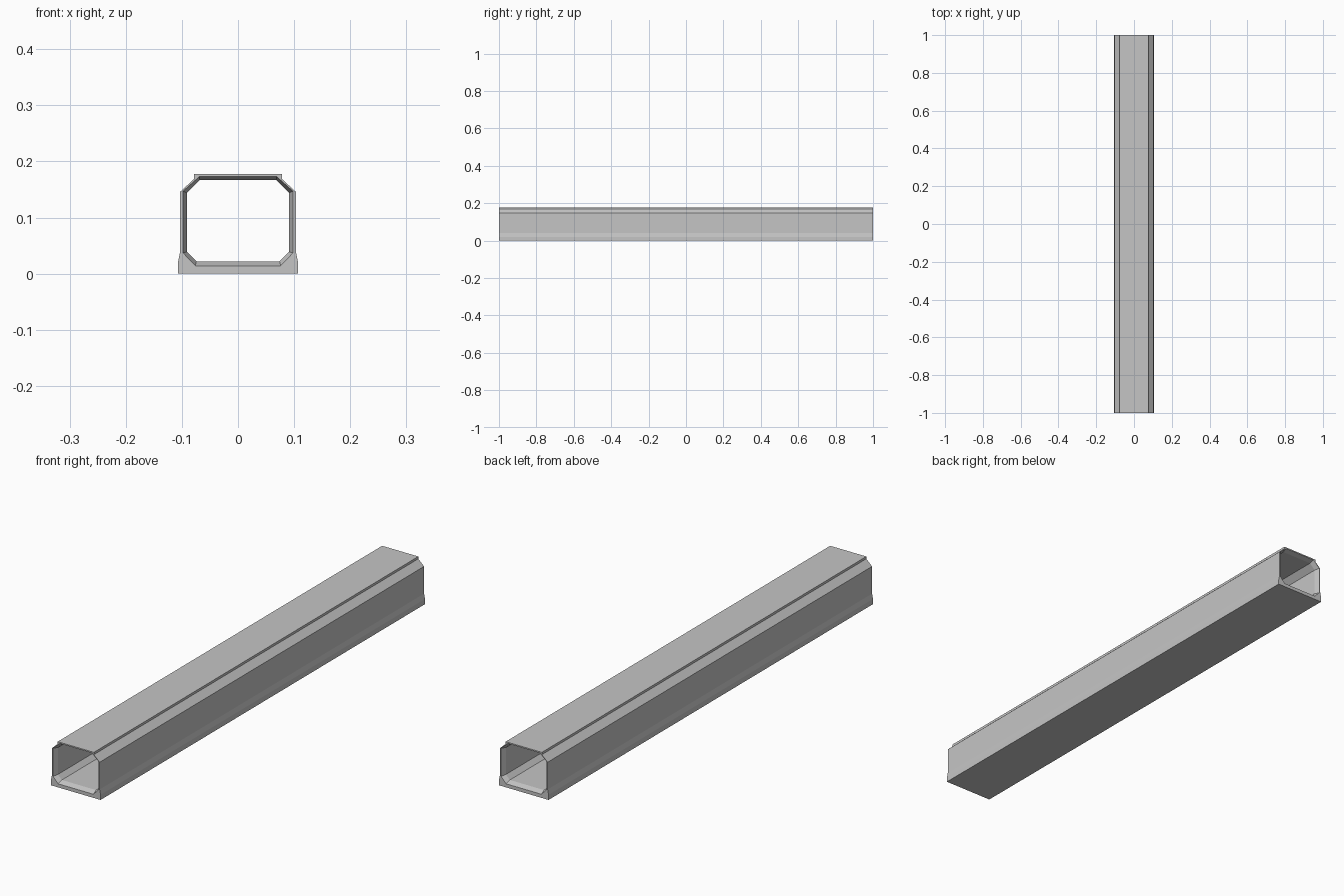
import bpy
import bmesh

cube = bpy.data.objects.get("Cube")
if cube:
    bpy.data.objects.remove(cube, do_unlink=True)

HALF_LENGTH = 1.0
BEVEL_DEPTH = 0.02

# Half profiles (x, z), from bottom to top
OUTER = [(0.107, 0), (0.107, 0.02), (0.103, 0.04),
         (0.103, 0.146), (0.078, 0.169), (0.078, 0.178)]
MOUTH = [(0.076, 0.014), (0.098, 0.037), (0.098, 0.147), (0.069, 0.173)]
BORE = [(0.074, 0.022), (0.091, 0.039), (0.091, 0.144), (0.068, 0.167)]
# Mouth corner that each outer corner joins on the end faces
JOIN = [0, 1, 1, 2, 3, 3]

bm = bmesh.new()


def ring(half, y):
    """Full mirrored outline at a given position along the channel."""
    full = half + [(-x, z) for x, z in reversed(half)]
    return [bm.verts.new((x, y, z)) for x, z in full]


def bridge(a, b, match=None):
    """Join two closed rings; match lets several corners share one."""
    match = match or list(range(len(a)))
    n = len(a)
    for i in range(n):
        j = (i + 1) % n
        corners = [a[i], a[j], b[match[j]], b[match[i]]]
        bm.faces.new(list(dict.fromkeys(corners)))


# Outer shell, bore, and a bevelled mouth at each end
join_all = JOIN + [2 * len(MOUTH) - 1 - k for k in reversed(JOIN)]
outer, bore = [], []
for side in (-1, 1):
    shell = ring(OUTER, side * HALF_LENGTH)
    mouth = ring(MOUTH, side * HALF_LENGTH)
    inner = ring(BORE, side * (HALF_LENGTH - BEVEL_DEPTH))
    bridge(shell, mouth, join_all)
    bridge(mouth, inner)
    outer.append(shell)
    bore.append(inner)
bridge(*outer)
bridge(*bore)
bmesh.ops.recalc_face_normals(bm, faces=bm.faces[:])

mesh = bpy.data.meshes.new("box_channel")
bm.to_mesh(mesh)
bm.free()
channel = bpy.data.objects.new("box_channel", mesh)
bpy.context.collection.objects.link(channel)

# Plain grey material
grey = bpy.data.materials.new("light_grey")
grey.use_nodes = True
colour = (0.56, 0.56, 0.56, 1)
grey.diffuse_color = colour
grey.node_tree.nodes["Principled BSDF"].inputs["Base Color"].default_value = colour
mesh.materials.append(grey)
